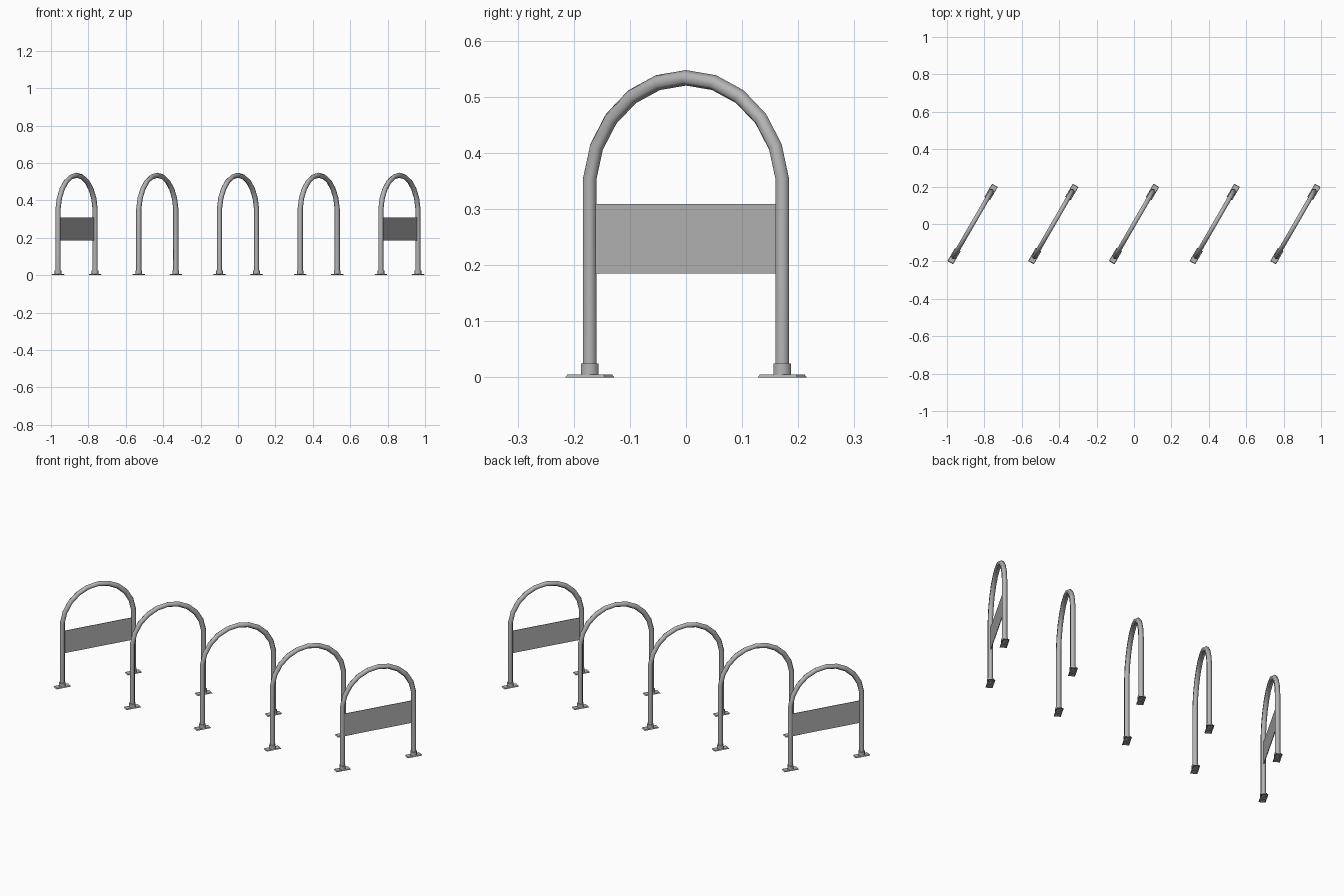
import bpy, bmesh
from math import sin, cos, pi, radians

if "Cube" in bpy.data.objects:
    bpy.data.objects.remove(bpy.data.objects["Cube"], do_unlink=True)

steel = bpy.data.materials.new("galvanised grey")
steel.use_nodes = True
colour = (0.46, 0.46, 0.46, 1)
steel.diffuse_color = colour
steel.node_tree.nodes["Principled BSDF"].inputs["Base Color"].default_value = colour

SPACING = 0.4315
YAW = radians(60)
RADIUS = 0.199      # hoop bend
TUBE = 0.0138       # tube radius
SIDES = 6
BEND_Z = 0.335
START = radians(5.5)
LEG_X = RADIUS * cos(START)


def finish(bm, name, smooth=False):
    bmesh.ops.recalc_face_normals(bm, faces=bm.faces)
    mesh = bpy.data.meshes.new(name)
    for f in bm.faces:
        f.smooth = smooth and len(f.verts) == 4
    bm.to_mesh(mesh)
    bm.free()
    mesh.materials.append(steel)
    return mesh


def place(mesh, name, x):
    ob = bpy.data.objects.new(name, mesh)
    ob.location.x = x
    ob.rotation_euler.z = YAW
    bpy.context.collection.objects.link(ob)


def hoop_mesh():
    # Path entries: x, z and the outward direction of the bend
    path = [(LEG_X, 0, 0)]
    for i in range(11):
        t = START + (pi - 2 * START) * i / 10
        path.append((RADIUS * cos(t), BEND_Z + RADIUS * sin(t), t))
    path.append((-LEG_X, 0, pi))
    bm = bmesh.new()
    rings = []
    for x, z, t in path:
        ring = []
        for k in range(SIDES):
            a = 2 * pi * k / SIDES
            out = TUBE * cos(a)
            ring.append(bm.verts.new((x + out * cos(t), TUBE * sin(a), z + out * sin(t))))
        rings.append(ring)
    for a, b in zip(rings, rings[1:]):
        for k in range(SIDES):
            n = (k + 1) % SIDES
            bm.faces.new((a[k], a[n], b[n], b[k]))
    bm.faces.new(rings[0])
    bm.faces.new(rings[-1])
    return finish(bm, "hoop", True)


def box(bm, size, centre):
    verts = bmesh.ops.create_cube(bm, size=1)["verts"]
    bmesh.ops.scale(bm, vec=size, verts=verts)
    bmesh.ops.translate(bm, vec=centre, verts=verts)
    return verts


def foot_mesh():
    # Floor plates with slightly sloped edges, open in the middle underneath
    bm = bmesh.new()
    for side in (-1, 1):
        verts = box(bm, (0.081, 0.035, 0.005), (side * LEG_X, 0, 0.0025))
        for v in verts:
            if v.co.z > 0.004:
                v.co.x -= 0.003 if v.co.x > side * LEG_X else -0.003
                v.co.y *= 0.88
    bm.normal_update()
    under = [f for f in bm.faces if f.normal.z < -0.9]
    bmesh.ops.inset_individual(bm, faces=under, thickness=0.008)
    bmesh.ops.delete(bm, geom=under, context='FACES')
    return finish(bm, "floor_plates")


def collar_mesh():
    bm = bmesh.new()
    for side in (-1, 1):
        verts = bmesh.ops.create_cone(bm, cap_ends=True, segments=SIDES,
                                      radius1=0.018, radius2=0.018, depth=0.022)["verts"]
        # Turn a corner of the collar towards the hoop plane
        xs = max(v.co.x for v in verts)
        if xs < 0.0175:
            for v in verts:
                v.co.x, v.co.y = v.co.y, -v.co.x
        bmesh.ops.translate(bm, vec=(side * LEG_X, 0, 0.014), verts=verts)
    return finish(bm, "collars", True)


def panel_mesh():
    bm = bmesh.new()
    box(bm, (2 * LEG_X, 0.003, 0.124), (0, 0, 0.247))
    return finish(bm, "sign_panel")


hoop, feet, collars, panel = hoop_mesh(), foot_mesh(), collar_mesh(), panel_mesh()
for i in range(-2, 3):
    x = i * SPACING
    place(hoop, "hoop_%d" % (i + 3), x)
    place(feet, "floor_plates_%d" % (i + 3), x)
    place(collars, "collars_%d" % (i + 3), x)
    # Only the end hoops carry a panel
    if abs(i) == 2:
        place(panel, "panel_left" if i > 0 else "panel_right", x)
